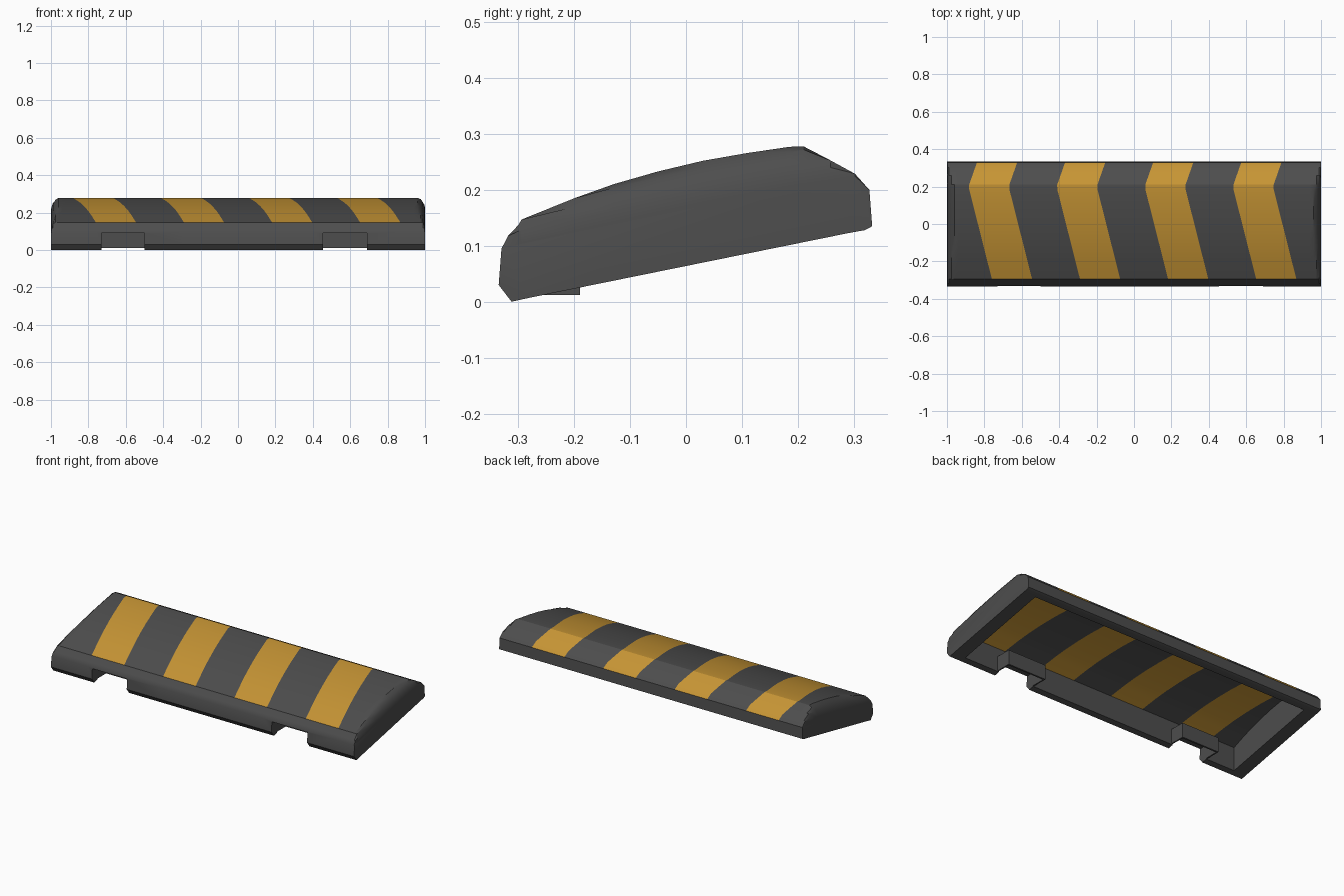
import bpy, bmesh, math

if "Cube" in bpy.data.objects:
    bpy.data.objects.remove(bpy.data.objects["Cube"])

def material(name, rgb):
    m = bpy.data.materials.new(name)
    m.diffuse_color = (*rgb, 1)
    m.use_nodes = True
    m.node_tree.nodes["Principled BSDF"].inputs["Base Color"].default_value = m.diffuse_color
    return m

grey = material("dark_rubber_grey", (0.075, 0.075, 0.075))
orange = material("stripe_orange", (0.57, 0.30, 0.035))

# Side profile (y, z), front bottom to back bottom
PROFILE = [(-.312, 0), (-.335, .03), (-.33, .095), (-.318, .118), (-.300, .137),
           (-.294, .147), (-.2, .185), (-.13, .21), (-.05, .233), (.03, .252),
           (.11, .266), (.185, .277), (.21, .278), (.258, .253), (.302, .229),
           (.328, .20), (.333, .135), (.32, .128)]
INNER_FRONT, INNER_BACK = -.28, .29

def base(y):
    # Sloping underside line
    if y < .05:
        return max(0, (y + .312) / .362 * .08)
    return .08 + (y - .05) / .27 * .048

def skew(y):
    # Chevron bend of the stripes
    if y < -.294:
        return 0
    if y < .2:
        return -.125 * (y + .294) / .494
    return -.125 + .045 * min(1, (y - .2) / .128)

# Columns along x: (x, height cap, amount of skew)
STEPS, ROUND = 6, .08
def end_columns(side, low):
    cols = []
    for k in range(STEPS + 1):
        a = math.pi / 2 * k / STEPS
        cols.append((side * (1 - ROUND * (1 - math.cos(a))),
                     low + (.19 - low) * math.sin(a), 0))
    return cols

stripes = []
for k in range(4):
    x = -.76 + .471 * k
    stripes += [(x, 1, 1), (x + .215, 1, 1)]
columns = end_columns(-1, .085) + stripes + end_columns(1, .10)[::-1]
first, last = STEPS, len(columns) - 1 - STEPS

# Ceiling profile of the hollow underside
CEILING = ([(INNER_FRONT, base(INNER_FRONT)), (INNER_FRONT, .146)]
           + [(y, z - .006) for y, z in PROFILE[6:14]]
           + [(INNER_BACK, .229), (INNER_BACK, base(INNER_BACK))])

# Hollow body shell
bm = bmesh.new()
outer, inner = [], []
for i, (x, cap, s) in enumerate(columns):
    col = []
    for y, z in PROFILE:
        b = base(y)
        zz = b + min(z - b, cap) if z > b else z
        col.append(bm.verts.new((x + s * skew(y), y, zz)))
    outer.append(col)
    if first <= i <= last:
        inner.append([bm.verts.new((x + s * skew(y) if 0 < j < len(CEILING) - 1 else x, y, z))
                      for j, (y, z) in enumerate(CEILING)])
    else:
        inner.append([bm.verts.new((x, y, z)) for y, z in (CEILING[0], CEILING[-1])])

for i in range(len(columns) - 1):
    a, b, c, d = outer[i], outer[i + 1], inner[i], inner[i + 1]
    striped = first < i < last and (i - first) % 2 == 1
    for j in range(len(PROFILE) - 1):
        f = bm.faces.new((a[j], b[j], b[j + 1], a[j + 1]))
        f.material_index = int(striped and 5 <= j <= 14)
    bm.faces.new((a[0], b[0], d[0], c[0]))        # front rim
    bm.faces.new((a[-1], b[-1], d[-1], c[-1]))    # back rim
    if first <= i < last:
        for j in range(len(CEILING) - 1):
            f = bm.faces.new((c[j], d[j], d[j + 1], c[j + 1]))
            f.material_index = int(striped and 0 < j < len(CEILING) - 2)
    else:
        bm.faces.new((c[0], d[0], d[-1], c[-1]))  # solid end underside
for i in (0, -1):                                  # outer end walls
    bm.faces.new(outer[i] + inner[i][::-1])
for i in (first, last):                            # inner end walls
    bm.faces.new(inner[i])
bmesh.ops.recalc_face_normals(bm, faces=bm.faces)
mesh = bpy.data.meshes.new("ramp_body")
bm.to_mesh(mesh)
bm.free()
body = bpy.data.objects.new("ramp_body", mesh)
bpy.context.collection.objects.link(body)
for m in (grey, orange):
    mesh.materials.append(m)

def box(name, x0, x1, y0, y1, z0, z1):
    bpy.ops.mesh.primitive_cube_add(size=1, location=((x0 + x1) / 2, (y0 + y1) / 2, (z0 + z1) / 2))
    o = bpy.context.object
    o.name = name
    o.scale = (x1 - x0, y1 - y0, z1 - z0)
    bpy.ops.object.transform_apply(location=False, rotation=False, scale=True)
    o.data.materials.append(grey)
    return o

# Two grip notches cut in the front edge, each with a thin pocket lining
T = .008
for side, x0, x1 in (("left", -.73, -.50), ("right", .455, .69)):
    cutter = box("notch_cutter", x0, x1, -.4, -.2, -.1, .09)
    cutter.hide_render = True
    bpy.context.view_layer.objects.active = body
    mod = body.modifiers.new("notch", 'BOOLEAN')
    mod.operation = 'DIFFERENCE'
    mod.solver = 'EXACT'
    mod.object = cutter
    bpy.ops.object.modifier_apply(modifier=mod.name)
    bpy.data.objects.remove(cutter)
    box(side + "_pocket_roof", x0 - T, x1 + T, -.30, -.19, .09, .09 + T)
    box(side + "_pocket_back", x0 - T, x1 + T, -.20, -.19, .012, .09)
    box(side + "_pocket_wall_a", x0 - T, x0, -.30, -.20, .012, .09)
    box(side + "_pocket_wall_b", x1, x1 + T, -.30, -.20, .012, .09)

# Smooth shading on the rounded body
bpy.ops.object.select_all(action='DESELECT')
body.select_set(True)
bpy.context.view_layer.objects.active = body
bpy.ops.object.shade_smooth_by_angle(angle=math.radians(28))
